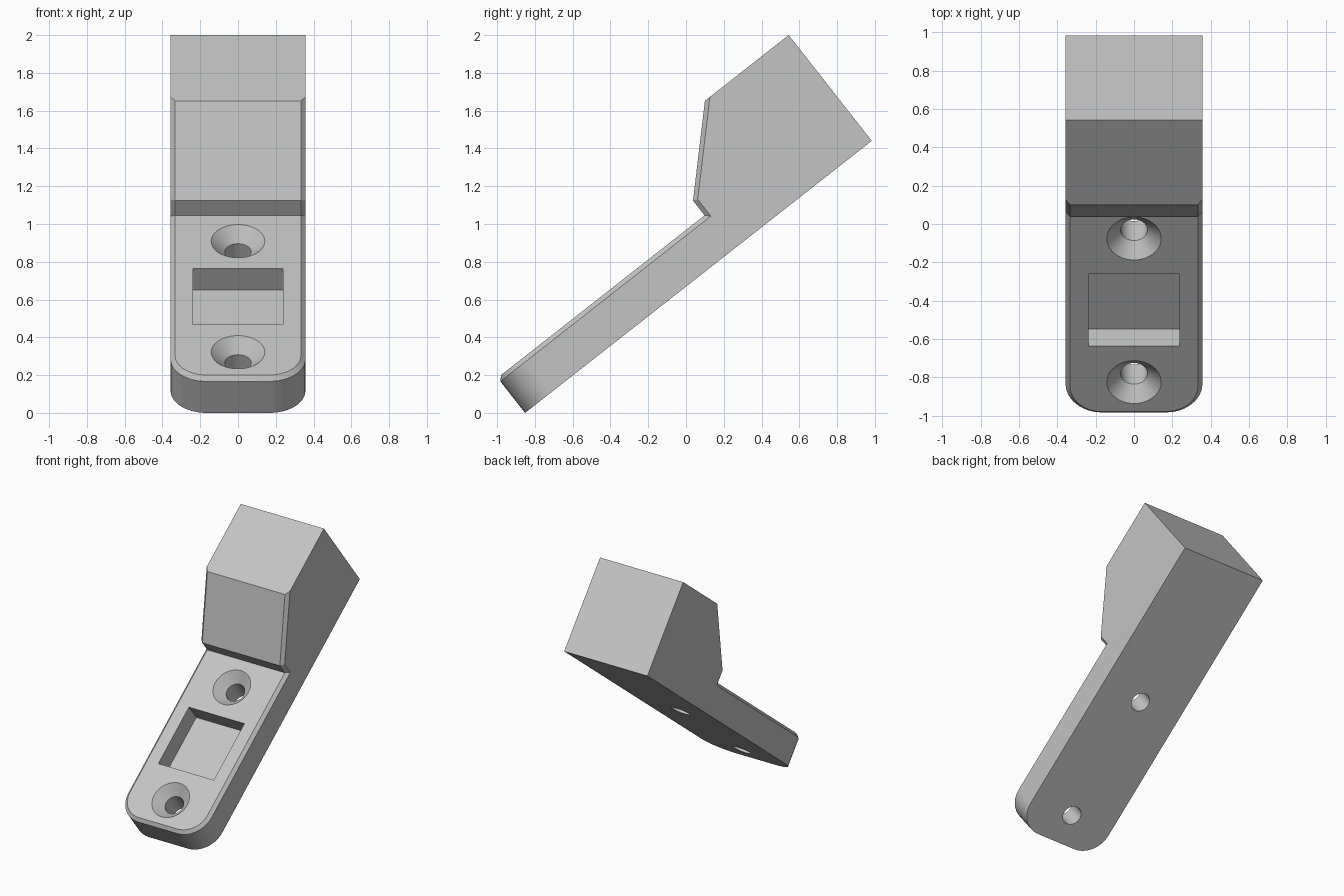
import bpy, bmesh, math
from mathutils import Matrix, Vector

cube = bpy.data.objects.get("Cube")
if cube:
    bpy.data.objects.remove(cube, do_unlink=True)

HALF_W, PLATE, WALL, LENGTH = 0.357, 0.236, 1.393, 2.333
TILT = math.atan2(1.44, 1.835)
PLACE = Matrix.Translation((0, -0.852, 0)) @ Matrix.Rotation(TILT, 4, 'X')

grey = bpy.data.materials.new("light grey")
grey.use_nodes = True
GREY = (0.55, 0.55, 0.55, 1)
grey.diffuse_color = GREY
grey.node_tree.nodes["Principled BSDF"].inputs["Base Color"].default_value = GREY


def finish(bm, name):
    """Turn a bmesh in the tilted frame (y along the arm, z its thickness) into an object."""
    bmesh.ops.recalc_face_normals(bm, faces=bm.faces)
    mesh = bpy.data.meshes.new(name)
    bm.to_mesh(mesh)
    bm.free()
    mesh.materials.append(grey)
    obj = bpy.data.objects.new(name, mesh)
    bpy.context.collection.objects.link(obj)
    obj.matrix_world = PLACE
    return obj


def bevel(bm, edges, offset, segments):
    bmesh.ops.bevel(bm, geom=edges, offset=offset, offset_type='OFFSET', segments=segments,
                    profile=0.5, affect='EDGES', clamp_overlap=False)


# Side profile of arm and head, extruded across the width
profile = [(0, 0), (LENGTH, 0), (LENGTH, 0.712), (1.769, 0.712),
           (WALL, 0.335), (WALL, PLATE), (0, PLATE)]
bm = bmesh.new()
side = bm.faces.new([bm.verts.new((-HALF_W, y, z)) for y, z in profile])
ext = bmesh.ops.extrude_face_region(bm, geom=[side])
bmesh.ops.translate(bm, vec=(2 * HALF_W, 0, 0),
                    verts=[v for v in ext["geom"] if isinstance(v, bmesh.types.BMVert)])
bmesh.ops.recalc_face_normals(bm, faces=bm.faces)

# Round the two corners at the foot of the arm
bevel(bm, [e for e in bm.edges if all(abs(v.co.y) < 1e-4 for v in e.verts)
           and abs(e.verts[0].co.z - e.verts[1].co.z) > 0.1], 0.19, 12)

# Chamfer the rim of the arm and the front of the head
rim = []
for e in bm.edges:
    a, b = (v.co for v in e.verts)
    crosswise = abs(a.y - b.y) < 1e-4 and abs(a.z - b.z) < 1e-4
    if min(a.z, b.z) > PLATE - 1e-3 and max(a.y, b.y) < 1.78:
        if not (crosswise and a.y > 1):
            rim.append(e)
bevel(bm, rim, 0.024, 1)
body = finish(bm, "angled_bracket")


def screw_cutter(y):
    """Countersunk hole: a cone at the top face running into a straight shank."""
    bm = bmesh.new()
    pts = [(0, 0.286), (0.192, 0.286), (0.07, 0.164), (0.07, -0.05), (0, -0.05)]
    vs = [bm.verts.new((r, y, z)) for r, z in pts]
    es = [bm.edges.new(p) for p in zip(vs, vs[1:])]
    bmesh.ops.spin(bm, geom=vs + es, cent=(0, y, 0), axis=(0, 0, 1),
                   angle=2 * math.pi, steps=48, use_duplicate=False)
    bmesh.ops.remove_doubles(bm, verts=bm.verts, dist=1e-4)
    return finish(bm, "screw_hole_cutter")


def pocket_cutter():
    """Rectangular recess between the screw holes."""
    bm = bmesh.new()
    bmesh.ops.create_cube(bm, size=1)
    bmesh.ops.scale(bm, vec=(0.476, 0.477, 0.3), verts=bm.verts)
    bmesh.ops.translate(bm, vec=(0, 0.6975, 0.241), verts=bm.verts)
    return finish(bm, "pocket_cutter")


# Cut the holes and the recess
bpy.context.view_layer.objects.active = body
body.select_set(True)
for cutter in (screw_cutter(0.22), screw_cutter(1.172), pocket_cutter()):
    cutter.hide_render = True
    mod = body.modifiers.new("cut", 'BOOLEAN')
    mod.operation, mod.solver, mod.object = 'DIFFERENCE', 'EXACT', cutter
    bpy.ops.object.modifier_apply(modifier=mod.name)
    bpy.data.objects.remove(cutter, do_unlink=True)

bpy.ops.object.shade_smooth_by_angle(angle=math.radians(30))
